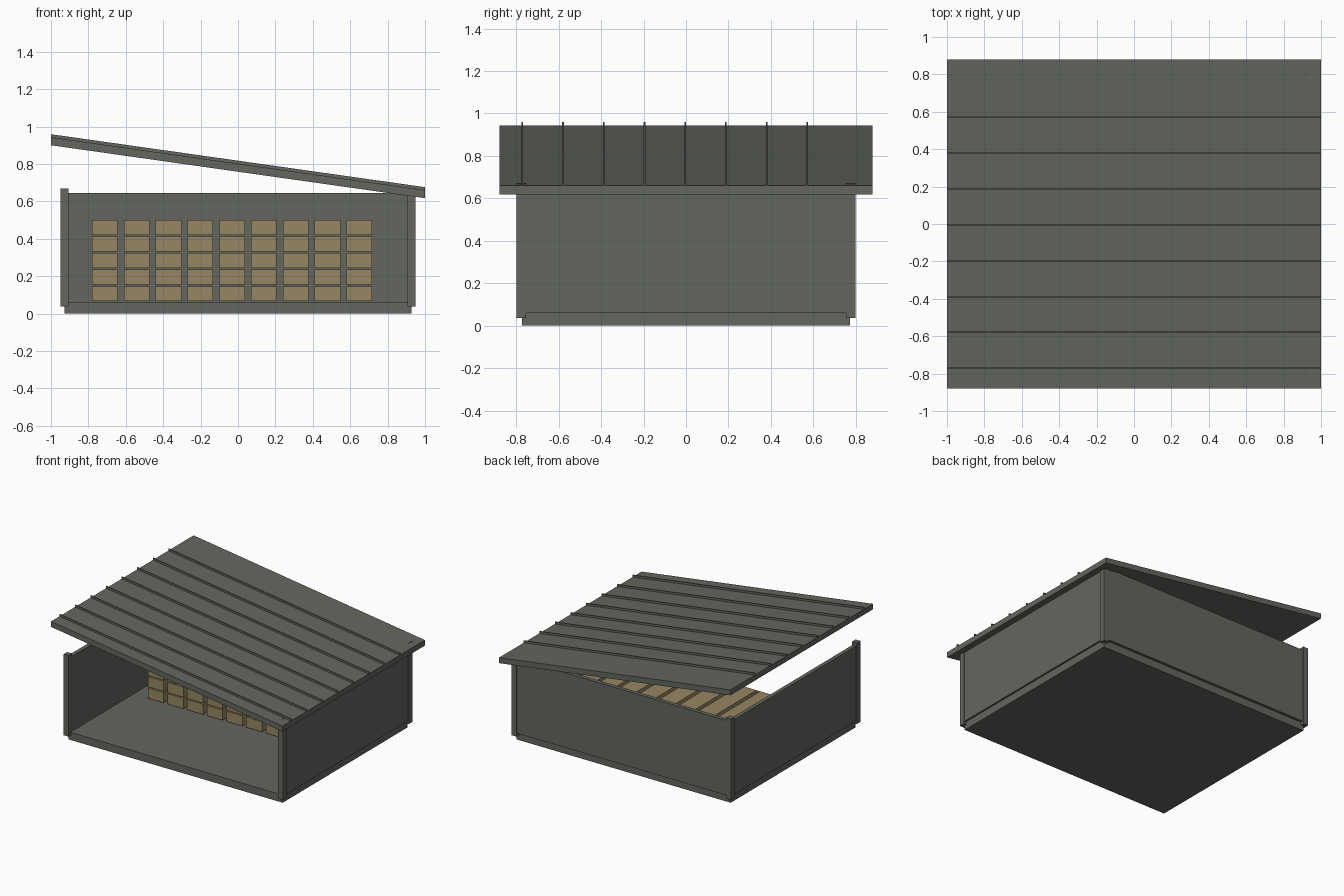
import bpy
import bmesh

cube = bpy.data.objects.get("Cube")
if cube:
    bpy.data.objects.remove(cube, do_unlink=True)


def material(name, rgb):
    mat = bpy.data.materials.new(name)
    mat.use_nodes = True
    color = (*rgb, 1.0)
    mat.diffuse_color = color
    mat.node_tree.nodes["Principled BSDF"].inputs["Base Color"].default_value = color
    return mat


GREY = material("grey_green_metal", (0.125, 0.133, 0.113))
WOOD = material("tan_wood", (0.31, 0.24, 0.125))


def prism(name, profile, y0, y1, mat):
    """Extrude an x-z profile from y0 to y1."""
    bm = bmesh.new()
    face = bm.faces.new([bm.verts.new((x, y0, z)) for x, z in profile])
    result = bmesh.ops.extrude_face_region(bm, geom=[face])
    verts = [v for v in result["geom"] if isinstance(v, bmesh.types.BMVert)]
    bmesh.ops.translate(bm, verts=verts, vec=(0, y1 - y0, 0))
    bmesh.ops.recalc_face_normals(bm, faces=bm.faces)
    mesh = bpy.data.meshes.new(name)
    bm.to_mesh(mesh)
    bm.free()
    mesh.materials.append(mat)
    obj = bpy.data.objects.new(name, mesh)
    bpy.context.scene.collection.objects.link(obj)
    return obj


def box(name, xs, ys, zs, mat):
    (x0, x1), (z0, z1) = xs, zs
    return prism(name, [(x0, z0), (x1, z0), (x1, z1), (x0, z1)], *ys, mat)


# Floor slab
box("floor_slab", (-0.927, 0.927), (-0.772, 0.772), (0, 0.06), GREY)

# Corner posts lap over the slab; the low-side ones just reach through the roof
for side, sx in (("right", -1), ("left", 1)):
    for end, sy in (("front", -1), ("back", 1)):
        box(f"{end}_{side}_post", sorted((sx * 0.905, sx * 0.948)),
            sorted((sy * 0.755, sy * 0.8)), (0.037, 0.67), GREY)

# Side and back wall panels, set slightly in from the posts
for side, sx in (("right", -1), ("left", 1)):
    box(f"{side}_wall", sorted((sx * 0.91, sx * 0.941)),
        (-0.755, 0.755), (0.06, 0.645), GREY)
box("back_wall", (-0.905, 0.905), (0.762, 0.793), (0.06, 0.645), GREY)

# Sloping roof with raised standing seams
LOW, HIGH = 0.617, 0.90


def roof_layer(name, base, top, y0, y1):
    prism(name, [(-1, HIGH + base), (1, LOW + base),
                 (1, LOW + top), (-1, HIGH + top)], y0, y1, GREY)


roof_layer("roof_panel", 0, 0.043, -0.88, 0.88)
for i in range(8):
    y = -0.772 + i * 0.192
    roof_layer(f"roof_seam_{i + 1}", 0.043, 0.059, y - 0.004, y + 0.004)

# Stacked timber, in columns and layers
for col in range(9):
    x = -0.78 + col * 0.17
    for row in range(5):
        z = 0.066 + row * 0.0885
        box(f"timber_{col + 1}_{row + 1}", (x, x + 0.137), (0.0, 0.72),
            (z, z + 0.08), WOOD)
